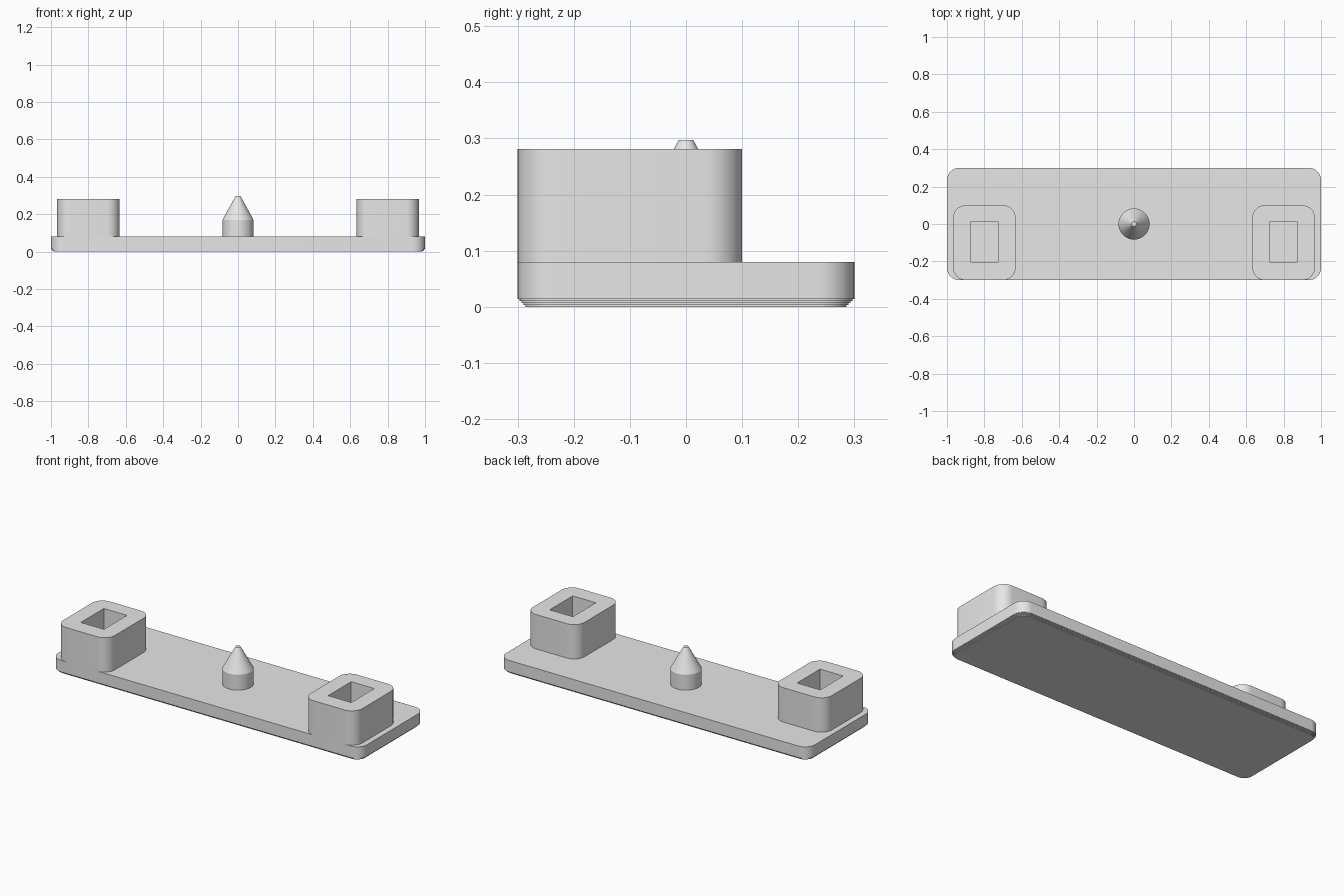
import bpy
import bmesh
from math import cos, sin, pi, radians

if "Cube" in bpy.data.objects:
    bpy.data.objects.remove(bpy.data.objects["Cube"])

grey = bpy.data.materials.new("plain grey")
grey.use_nodes = True
grey.diffuse_color = (0.8, 0.8, 0.8, 1)
grey.node_tree.nodes["Principled BSDF"].inputs["Base Color"].default_value = (0.8, 0.8, 0.8, 1)


def rounded_rect(cx, cy, half_x, half_y, radius, steps=10):
    """Counter-clockwise outline of a rectangle with round corners."""
    points = []
    for corner, (sx, sy) in enumerate([(1, 1), (-1, 1), (-1, -1), (1, -1)]):
        for i in range(steps + 1):
            a = (corner + i / steps) * pi / 2
            points.append((cx + sx * (half_x - radius) + radius * cos(a),
                           cy + sy * (half_y - radius) + radius * sin(a)))
    return points


def circle(radius, count=64):
    return [(radius * cos(2 * pi * i / count), radius * sin(2 * pi * i / count))
            for i in range(count)]


def loft(name, layers):
    """Closed solid through a stack of (outline, height) layers."""
    bm = bmesh.new()
    rings = [[bm.verts.new((x, y, z)) for x, y in outline] for outline, z in layers]
    for low, high in zip(rings, rings[1:]):
        n = len(low)
        for i in range(n):
            j = (i + 1) % n
            bm.faces.new((low[i], low[j], high[j], high[i]))
    bm.faces.new(rings[0][::-1])
    bm.faces.new(rings[-1])
    mesh = bpy.data.meshes.new(name)
    bm.to_mesh(mesh)
    bm.free()
    mesh.materials.append(grey)
    obj = bpy.data.objects.new(name, mesh)
    bpy.context.collection.objects.link(obj)
    return obj


def activate(obj):
    bpy.ops.object.select_all(action="DESELECT")
    obj.select_set(True)
    bpy.context.view_layer.objects.active = obj


def smooth(obj):
    activate(obj)
    bpy.ops.object.shade_smooth_by_angle(angle=radians(25))


# Base plate with a finely stepped lower edge
top = 0.08
step_count, step = 4, 0.0034
layers = []
for k in range(step_count + 1):
    inset = (step_count - k) * step
    outline = rounded_rect(0, 0, 1 - inset, 0.3 - inset, 0.065 - inset)
    layers.append((outline, k * step))
    layers.append((outline, (k + 1) * step if k < step_count else top))
smooth(loft("base_plate", layers))

# Socket blocks: rounded block with a rectangular opening, mirrored
block_outline = rounded_rect(0.8, -0.1, 0.167, 0.2, 0.067)
blocks = loft("socket_blocks", [(block_outline, top), (block_outline, 0.281)])
opening = [(0.875, 0.01), (0.725, 0.01), (0.725, -0.203), (0.875, -0.203)]
cutter = loft("socket_cutter", [(opening, 0.0), (opening, 0.4)])
cutter.hide_render = True
cut = blocks.modifiers.new("opening", "BOOLEAN")
cut.operation = "DIFFERENCE"
cut.solver = "EXACT"
cut.object = cutter
mirror = blocks.modifiers.new("other_side", "MIRROR")
mirror.use_axis[0] = True
activate(blocks)
for name in ("opening", "other_side"):
    bpy.ops.object.modifier_apply(modifier=name)
bpy.data.objects.remove(cutter)
smooth(blocks)

# Centre peg: short cylinder with a blunt cone tip
smooth(loft("centre_peg", [(circle(0.083), top), (circle(0.083), 0.17),
                           (circle(0.013), 0.297)]))
